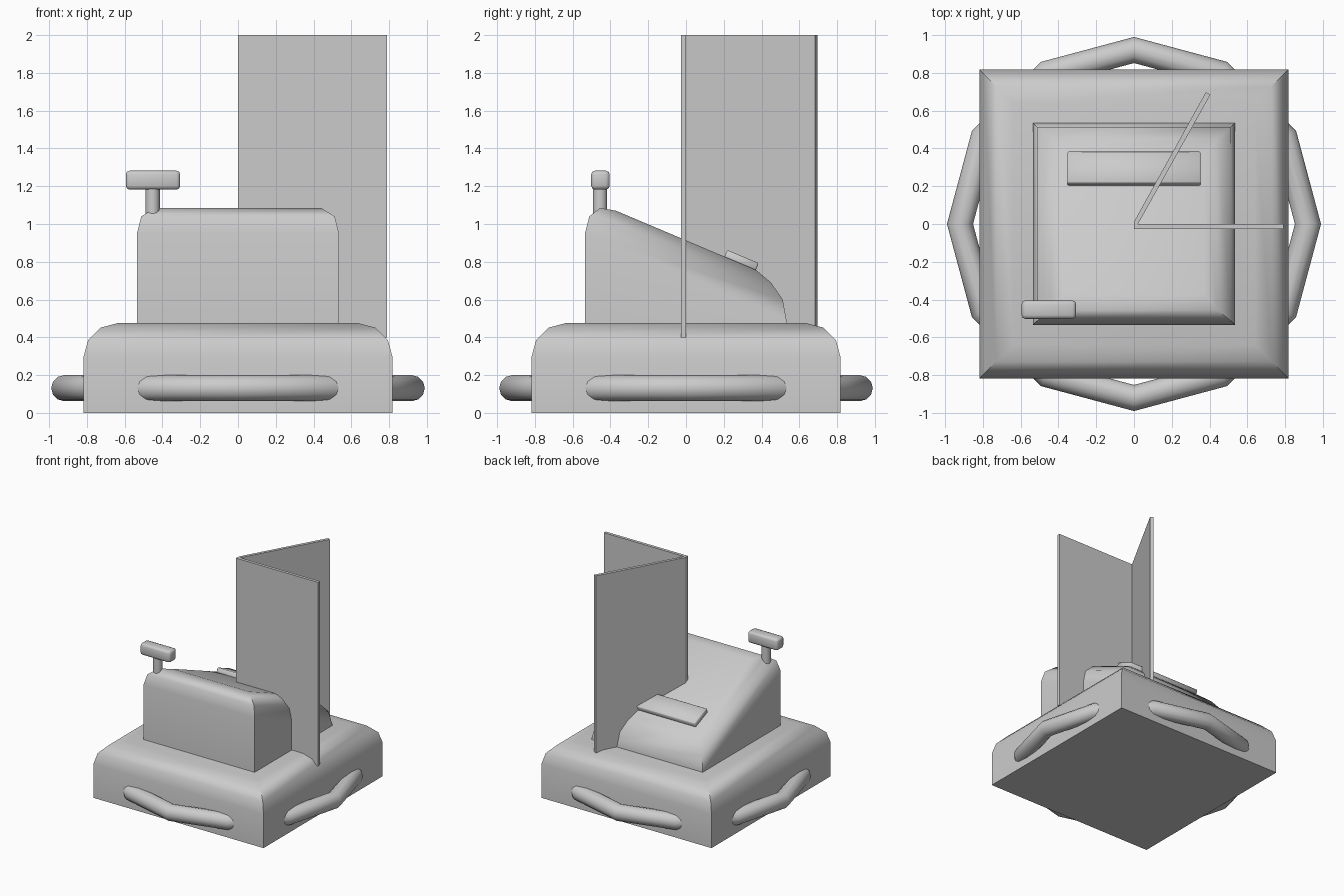
import bpy, bmesh, math

if "Cube" in bpy.data.objects:
    bpy.data.objects.remove(bpy.data.objects["Cube"])


def finish(name, bm, angle=None):
    bmesh.ops.recalc_face_normals(bm, faces=bm.faces)
    mesh = bpy.data.meshes.new(name)
    bm.to_mesh(mesh)
    bm.free()
    ob = bpy.data.objects.new(name, mesh)
    bpy.context.collection.objects.link(ob)
    if angle:
        bpy.ops.object.select_all(action='DESELECT')
        ob.select_set(True)
        bpy.context.view_layer.objects.active = ob
        bpy.ops.object.shade_smooth_by_angle(angle=math.radians(angle))
    return ob


def loft(name, rings, angle):
    """Skin rectangles given as (half x, front y, front z, back y, back z)."""
    bm = bmesh.new()
    loops = [[bm.verts.new(p) for p in ((-h, fy, fz), (h, fy, fz), (h, by, bz), (-h, by, bz))]
             for h, fy, fz, by, bz in rings]
    for a, b in zip(loops, loops[1:]):
        for i in range(4):
            j = (i + 1) % 4
            bm.faces.new((a[i], a[j], b[j], b[i]))
    bm.faces.new(loops[0])
    bm.faces.new(loops[-1])
    return finish(name, bm, angle)


def box(name, center, size, bevel, segments=1, tilt=0):
    bm = bmesh.new()
    bmesh.ops.create_cube(bm, size=1)
    bmesh.ops.scale(bm, vec=size, verts=bm.verts)
    bmesh.ops.bevel(bm, geom=bm.edges[:], offset=bevel, segments=segments,
                    profile=0.5, affect='EDGES')
    ob = finish(name, bm, 50)
    ob.location = center
    ob.rotation_euler.x = tilt
    return ob


# base block with rounded upper rim
rings = [(0.818, -0.818, 0, 0.818, 0)]
for k in range(4):
    a = math.radians(30 * k)
    h, z = 0.638 + 0.18 * math.cos(a), 0.295 + 0.18 * math.sin(a)
    rings.append((h, -h, z, h, z))
loft("base", rings, 40)

# sloping upper body with rounded top edges
loft("body", [(0.535, -0.535, 0.4, 0.535, 0.4),
              (0.535, -0.535, 0.95, 0.535, 0.475),
              (0.512, -0.512, 1.04, 0.512, 0.60),
              (0.44, -0.455, 1.085, 0.45, 0.69),
              (0.37, -0.37, 1.07, 0.37, 0.757)], 50)

# twelve-sided bumper ring poking out of the base
bpy.ops.mesh.primitive_torus_add(major_segments=12, minor_segments=12, major_radius=0.92,
                                 minor_radius=0.069, location=(0, 0, 0.131))
bpy.context.object.name = "bumper"
bpy.ops.object.shade_smooth_by_angle(angle=math.radians(40))

# two upright panels joined at a 60 degree corner
bm = bmesh.new()
outline = [(0, -0.026), (0.79, -0.026), (0.79, 0), (0.021, 0),
           (0.404, 0.684), (0.38, 0.697), (0, 0.012)]
face = bm.faces.new([bm.verts.new((x, y, 0.4)) for x, y in outline])
ext = bmesh.ops.extrude_face_region(bm, geom=[face], use_keep_orig=True)
bmesh.ops.translate(bm, vec=(0, 0, 1.6),
                    verts=[g for g in ext["geom"] if isinstance(g, bmesh.types.BMVert)])
finish("angled_panel", bm)

# raised plate on the slope
box("slope_plate", (0, 0.29, 0.80), (0.705, 0.18, 0.06), 0.006, tilt=-math.radians(22.7))

# periscope: stem and head
bpy.ops.mesh.primitive_cylinder_add(vertices=12, radius=0.038, depth=0.24,
                                    location=(-0.452, -0.455, 1.09))
bpy.context.object.name = "periscope_stem"
bpy.ops.object.shade_smooth_by_angle(angle=math.radians(40))
box("periscope_head", (-0.45, -0.453, 1.232), (0.288, 0.098, 0.1), 0.02, 2)
